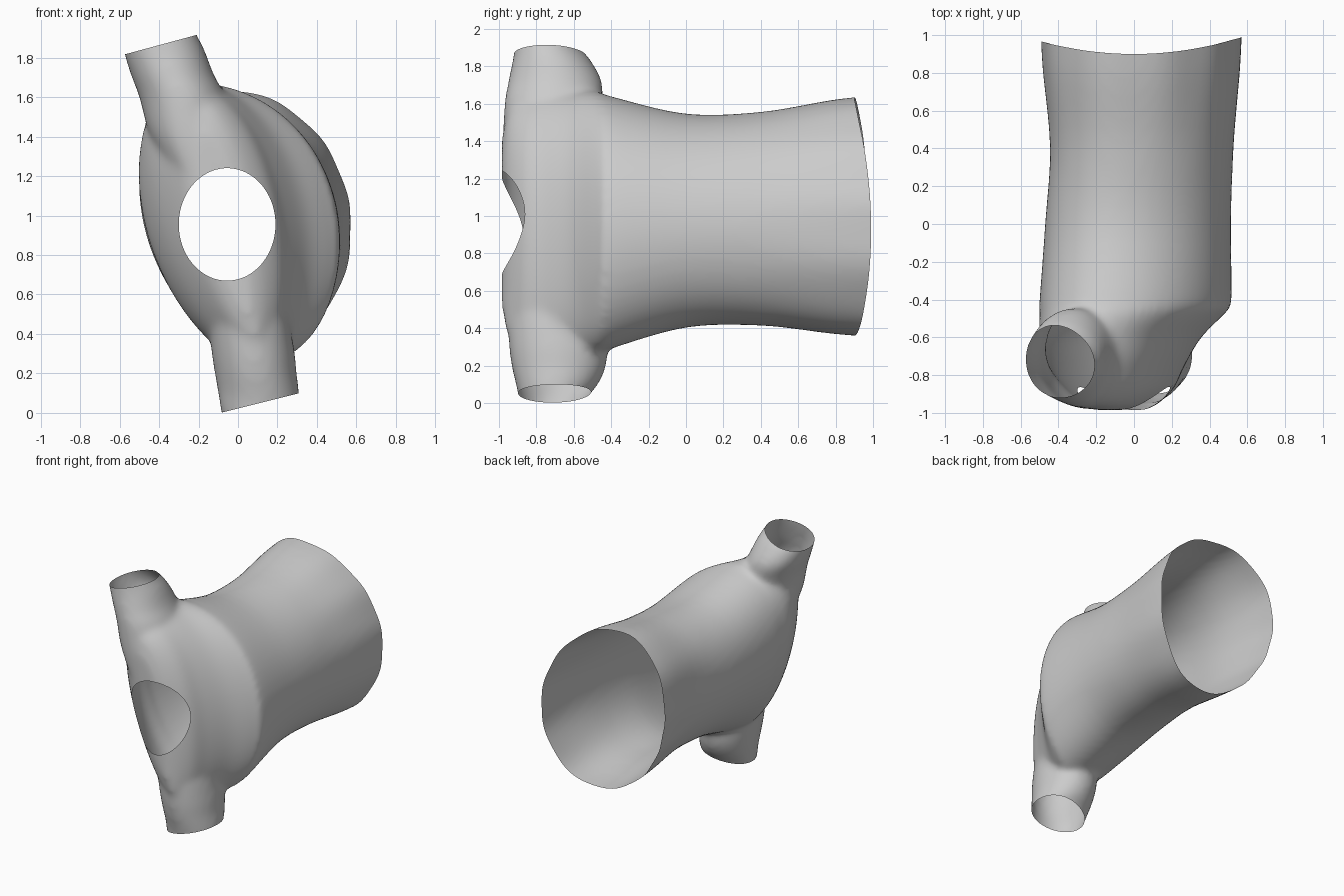
import bpy, bmesh, math
from mathutils import Vector
from mathutils.bvhtree import BVHTree

if "Cube" in bpy.data.objects:
    bpy.data.objects.remove(bpy.data.objects["Cube"])

SEG = 64


def spline(rows, steps=5):
    """Catmull-Rom interpolation of a short table of sections."""
    out = []
    n = len(rows)
    for i in range(n - 1):
        a, b, c, d = (rows[max(i - 1, 0)], rows[i], rows[i + 1], rows[min(i + 2, n - 1)])
        for s in range(steps):
            t = s / steps
            out.append([0.5 * (2 * q + (r - p) * t + (2 * p - 5 * q + 4 * r - w) * t * t
                        + (3 * q - p - 3 * r + w) * t ** 3) for p, q, r, w in zip(a, b, c, d)])
    return out + [list(rows[-1])]


def loft(bm, rings):
    """Closed solid through a list of rings."""
    vs = [[bm.verts.new(p) for p in r] for r in rings]
    for a, b in zip(vs, vs[1:]):
        for i in range(SEG):
            j = (i + 1) % SEG
            bm.faces.new((a[i], a[j], b[j], b[i]))
    bm.faces.new(vs[0])
    bm.faces.new(vs[-1])


def body_ring(y, cx, cz, rx, rz, k):
    """Leaning oval; the chest side (+x) leans less than the back."""
    pts = []
    for i in range(SEG):
        a = 2 * math.pi * i / SEG
        c, z = math.cos(a), rz * math.sin(a)
        pts.append((cx + rx * c + k * (1 - .45 * max(0, c)) * z, y, cz + z))
    return pts


def sleeve_ring(z, cx, cy, rx, ry):
    return [(cx + rx * math.cos(2 * math.pi * i / SEG),
             cy + ry * math.sin(2 * math.pi * i / SEG), z) for i in range(SEG)]


# torso sections: y, centre x, centre z, half width, half height, shear
torso = [(1.1, .045, 1.0, .53, .655, -.16), (.8, .045, .995, .52, .63, -.16),
         (.4, .045, .985, .48, .572, -.17), (0, .025, .975, .485, .572, -.18),
         (-.4, .015, .965, .495, .675, -.21), (-.47, -.0, .963, .475, .70, -.22),
         (-.6, -.06, .96, .405, .72, -.24),
         (-.75, -.075, .96, .325, .73, -.26), (-.87, -.06, .96, .25, .68, -.26),
         (-.95, -.06, .96, .16, .60, -.26), (-.985, -.06, .96, .08, .45, -.26)]
# sleeve sections: z, centre x, centre y, half sizes
upper = [(1.2, -.2, -.75, .14, .225), (1.4, -.245, -.73, .2, .25), (1.6, -.285, -.71, .215, .26),
         (1.72, -.335, -.70, .21, .25), (1.84, -.375, -.72, .205, .205),
         (1.92, -.395, -.75, .185, .165), (2.0, -.41, -.76, .17, .15)]
lower = [(.75, .0, -.74, .14, .22), (.53, .045, -.71, .195, .245), (.32, .075, -.685, .21, .262),
         (.2, .09, -.68, .207, .253), (.1, .105, -.69, .205, .22),
         (.03, .11, -.71, .2, .185), (-.06, .12, -.72, .19, .17)]

bm = bmesh.new()
loft(bm, [body_ring(*r) for r in spline(torso)])
for rows in (upper, lower):
    loft(bm, [sleeve_ring(*r) for r in spline(rows)])
bmesh.ops.recalc_face_normals(bm, faces=bm.faces)
mesh = bpy.data.meshes.new("tank_top")
bm.to_mesh(mesh)
bm.free()
top = bpy.data.objects.new("tank_top", mesh)
bpy.context.collection.objects.link(top)

# blend torso and sleeves into one cloth surface
rm = top.modifiers.new("blend", 'REMESH')
rm.mode = 'VOXEL'
rm.voxel_size = 0.02
sm = top.modifiers.new("soften", 'SMOOTH')
sm.factor = 0.5
sm.iterations = 14
blended = bpy.data.meshes.new_from_object(top.evaluated_get(bpy.context.evaluated_depsgraph_get()))
top.modifiers.clear()
top.data = blended

bm = bmesh.new()
bm.from_mesh(blended)
whole = BVHTree.FromBMesh(bm)


def cut(co, no, keep):
    """Slice off everything beyond a plane, in one region only."""
    faces = [f for f in bm.faces if keep(f.calc_center_median())]
    edges = {e for f in faces for e in f.edges}
    verts = {v for f in faces for v in f.verts}
    bmesh.ops.bisect_plane(bm, geom=list(verts) + list(edges) + faces, plane_co=co,
                           plane_no=no, clear_outer=True)


# hem and sleeve openings
cut((0, .9, 0), (0, 1, 0), lambda c: c.y > .5)
cut((-.39, -.72, 1.866), (-.27, 0, 1), lambda c: c.z > 1.7)
cut((.11, -.7, .05), (.25, 0, -1), lambda c: c.z < .25)

# neck opening, with its rim snapped to an oval lying on the cloth
NX, NZ, RX, RZ = -.055, .955, .245, .285


def oval(p):
    return math.hypot((p.x - NX) / RX, (p.z - NZ) / RZ)


bmesh.ops.delete(bm, geom=[f for f in bm.faces if f.calc_center_median().y < -.6
                           and oval(f.calc_center_median()) < 1], context='FACES')
for v in bm.verts:
    if v.is_boundary and v.co.y < -.6 and .7 < oval(v.co) < 1.3:
        s = 1 / oval(v.co)
        x, z = NX + (v.co.x - NX) * s, NZ + (v.co.z - NZ) * s
        hit = whole.ray_cast(Vector((x, -2, z)), Vector((0, 1, 0)))[0]
        v.co = hit if hit else (x, v.co.y, z)

# hem dips at the sides, gentle folds along the cloth
for v in bm.verts:
    x, y, z = v.co
    t = max(0, (y - .3) / .6)
    a = math.atan2(z - 1, x)
    v.co.y += .08 * t * (x / .54) ** 2
    r = 1 + .006 * min(t, 1) * math.sin(11 * a)
    v.co.x *= r
    v.co.z = 1 + (z - 1) * r

bm.to_mesh(blended)
bm.free()
bpy.context.view_layer.objects.active = top
top.select_set(True)
bpy.ops.object.shade_smooth_by_angle(angle=math.radians(40))
